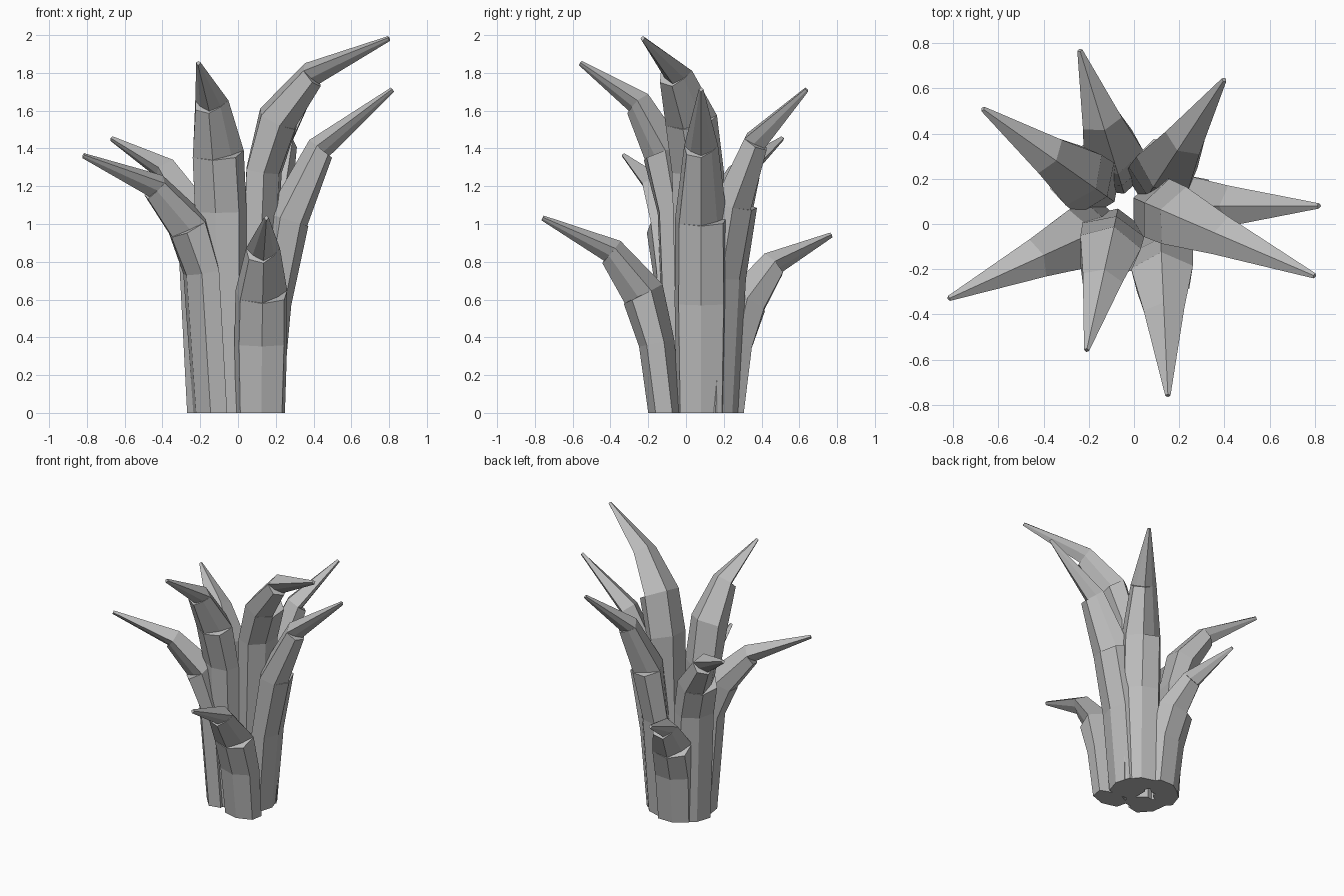
import bpy
import bmesh
from mathutils import Vector

cube = bpy.data.objects.get("Cube")
if cube:
    bpy.data.objects.remove(cube)

# Single grey material
grey = bpy.data.materials.new("leaf_grey")
grey.use_nodes = True
colour = (0.5, 0.5, 0.5, 1)
grey.diffuse_color = colour
grey.node_tree.nodes["Principled BSDF"].inputs["Base Color"].default_value = colour

# Six-sided sections as (sideways, outward): outer ridge, left outer, left inner,
# inner ridge, right inner, right outer. The sheath steps in on the left, then
# on the right, until only the blade is left.
SHEATH = [(0, 1), (0.85, 0.62), (1, -0.35), (0, -1), (-1, -0.35), (-0.85, 0.62)]
HALF = [(0, 0.95), (0.62, 0.3)] + SHEATH[2:]
BLADE = [(0, 0.75), (0.62, 0.25)] + SHEATH[2:5] + [(-0.62, 0.25)]

# Rings along a leaf: share of reach, drop below tip, half width, half depth,
# and the sections placed there (two sections make a step)
RINGS = [(0, None, 0.13, 0.09, [SHEATH]),
         (0.07, 0.67, 0.14, 0.095, [SHEATH]),
         (0.18, 0.41, 0.137, 0.115, [SHEATH, HALF]),
         (0.44, 0.19, 0.09, 0.078, [HALF, BLADE]),
         (1, 0.01, 0.012, 0.016, [BLADE])]


def ring_points(section, centre, tangent, side, width, depth):
    outward = side.cross(tangent).normalized()
    return [centre + side * (s * width) + outward * (f * depth)
            for s, f in section]


def make_leaf(name, base, tip, stretch):
    base, tip = Vector((*base, 0)), Vector(tip)
    reach = Vector((tip.x - base.x, tip.y - base.y, 0))
    up = Vector((0, 0, 1))
    side = up.cross(reach.normalized())

    # Spine of the leaf
    spine = []
    for share, drop, *_ in RINGS:
        height = 0 if drop is None else tip.z - drop * (stretch if share < 1 else 1)
        spine.append(base + reach * share + up * height)

    loops = []
    for i, (centre, ring) in enumerate(zip(spine, RINGS)):
        if i == 0:
            tangent = up
        else:
            tangent = (centre - spine[i - 1]).normalized()
            if i + 1 < len(spine):
                tangent += (spine[i + 1] - centre).normalized()
        for section in ring[4]:
            loops.append(ring_points(section, centre, tangent, side, ring[2], ring[3]))

    # Skin the rings and close both ends
    bm = bmesh.new()
    rows = [[bm.verts.new(p) for p in loop] for loop in loops]
    for low, high in zip(rows, rows[1:]):
        for j in range(6):
            k = (j + 1) % 6
            bm.faces.new((low[j], low[k], high[k], high[j]))
    bm.faces.new(rows[0][::-1])
    bm.faces.new(rows[-1])
    bmesh.ops.remove_doubles(bm, verts=bm.verts, dist=0.0005)
    bmesh.ops.recalc_face_normals(bm, faces=bm.faces)
    mesh = bpy.data.meshes.new(name)
    bm.to_mesh(mesh)
    bm.free()
    mesh.materials.append(grey)
    leaf = bpy.data.objects.new(name, mesh)
    bpy.context.collection.objects.link(leaf)


# Leaves: name, base, tip, stretch of the bend
LEAVES = [
    ("tallest_leaf", (0.08, 0.08), (0.80, -0.23, 1.99), 1.06),
    ("left_leaf", (0.14, 0.08), (0.82, 0.08, 1.72), 1.7),
    ("back_left_leaf", (0.09, 0.17), (0.40, 0.64, 1.72), 1.5),
    ("back_low_leaf", (-0.07, 0.22), (-0.24, 0.77, 0.95), 0.88),
    ("back_right_leaf", (-0.16, 0.15), (-0.67, 0.51, 1.46), 0.95),
    ("right_leaf", (-0.14, -0.02), (-0.82, -0.33, 1.37), 0.93),
    ("front_tall_leaf", (-0.09, -0.02), (-0.21, -0.56, 1.86), 1.18),
    ("front_low_leaf", (0.12, -0.11), (0.15, -0.76, 1.04), 1.0),
]
for spec in LEAVES:
    make_leaf(*spec)
